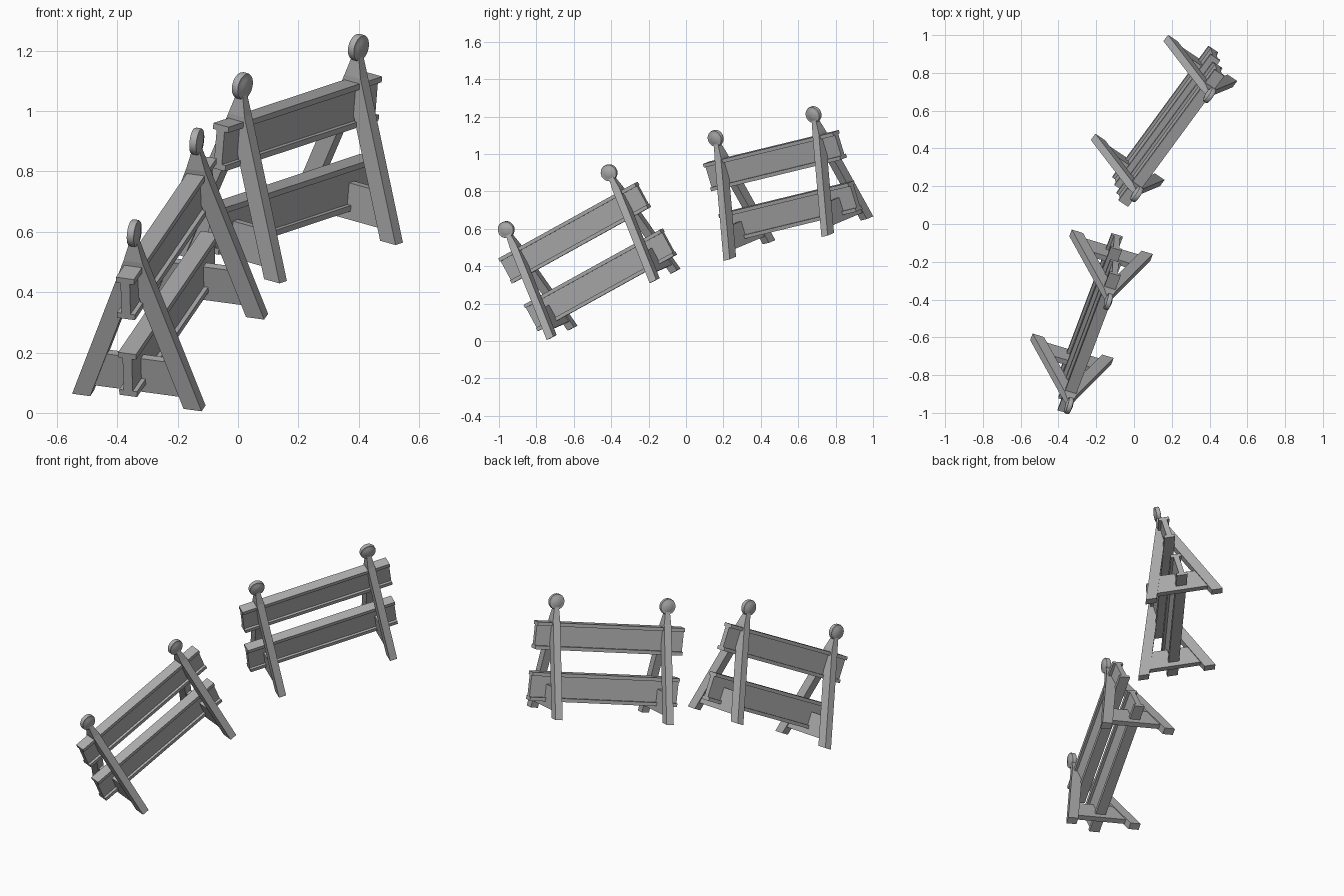
import bpy, bmesh, math
from mathutils import Matrix, Vector

cube = bpy.data.objects.get("Cube")
if cube:
    bpy.data.objects.remove(cube, do_unlink=True)

grey = bpy.data.materials.new("plain grey")
grey.use_nodes = True
colour = (0.42, 0.42, 0.42, 1)
grey.diffuse_color = colour
grey.node_tree.nodes["Principled BSDF"].inputs["Base Color"].default_value = colour


def finish(bm, name, frame):
    bmesh.ops.recalc_face_normals(bm, faces=bm.faces)
    mesh = bpy.data.meshes.new(name)
    bm.to_mesh(mesh)
    bm.free()
    mesh.materials.append(grey)
    obj = bpy.data.objects.new(name, mesh)
    obj.matrix_world = frame
    bpy.context.collection.objects.link(obj)
    return obj


def extrude_profile(name, half, y0, y1, frame):
    """Mirror a half outline (x, z) across x = 0 and extrude it along y."""
    outline = half + [(-x, z) for x, z in reversed(half) if x > 0]
    bm = bmesh.new()
    face = bm.faces.new([bm.verts.new((x, y0, z)) for x, z in outline])
    new = bmesh.ops.extrude_face_region(bm, geom=[face])["geom"]
    verts = [g for g in new if isinstance(g, bmesh.types.BMVert)]
    bmesh.ops.translate(bm, verts=verts, vec=(0, y1 - y0, 0))
    return finish(bm, name, frame)


def rail(name, z0, z1, frame):
    """I-section rail: wide flanges, recessed web."""
    flange, web, t = 0.031, 0.016, 0.02
    half = [(flange, z0), (flange, z0 + t), (web, z0 + t),
            (web, z1 - t), (flange, z1 - t), (flange, z1)]
    extrude_profile(name, half, -0.438, 0.438, frame)


def lamp_cap(name, y, frame):
    """Tapered block between the A-frame and the lamp."""
    bm = bmesh.new()
    bmesh.ops.create_cube(bm, size=2)
    for v in bm.verts:
        top = v.co.z > 0
        v.co = (v.co.x * (0.013 if top else 0.033),
                y + v.co.y * (0.013 if top else 0.021),
                0.6 if top else 0.53)
    finish(bm, name, frame)


def lamp(name, y, frame):
    """Round lens with a raised rim, turned about the x axis."""
    half = [(0.020, 0), (0.019, 0.014), (0.016, 0.026), (0.012, 0.036),
            (0.012, 0.043), (0.007, 0.045)]
    profile = half + [(-x, r) for x, r in reversed(half)]
    bm = bmesh.new()
    verts = [bm.verts.new((x, 0, r)) for x, r in profile]
    edges = [bm.edges.new(pair) for pair in zip(verts, verts[1:])]
    bmesh.ops.spin(bm, geom=verts + edges, cent=(0, 0, 0), axis=(1, 0, 0),
                   angle=math.tau, steps=28)
    bmesh.ops.remove_doubles(bm, verts=bm.verts, dist=0.0001)
    bmesh.ops.translate(bm, verts=bm.verts, vec=(0, y, 0.628))
    obj = finish(bm, name, frame)
    bpy.ops.object.select_all(action='DESELECT')
    obj.select_set(True)
    bpy.context.view_layer.objects.active = obj
    bpy.ops.object.shade_smooth_by_angle(angle=math.radians(35))


def barricade(prefix, origin, along, up):
    u = Vector(along).normalized()
    v = Vector(up)
    v = (v - u * v.dot(u)).normalized()
    frame = Matrix((u.cross(v), u, v)).transposed().to_4x4()
    frame.translation = origin

    rail(prefix + "_upper_rail", 0.36, 0.513, frame)
    rail(prefix + "_lower_rail", 0.07, 0.23, frame)
    for side, y in (("near", -0.331), ("far", 0.331)):
        part = f"{prefix}_{side}_"
        # Splayed pair of legs joined at the top
        legs = [(0, 0.445), (0.163, 0), (0.226, 0), (0.033, 0.53)]
        extrude_profile(part + "legs", legs, y - 0.021, y + 0.021, frame)
        # Cross brace between the legs
        brace = [(0.18, 0.04), (0.134, 0.165)]
        extrude_profile(part + "brace", brace, y - 0.015, y + 0.015, frame)
        lamp_cap(part + "lamp_cap", y, frame)
        lamp(part + "lamp", y, frame)


barricade("low_barricade", (-0.225, -0.387, 0.196),
          (0.313, 0.831, 0.459), (-0.022, -0.47, 0.882))
barricade("high_barricade", (0.159, 0.601, 0.548),
          (0.581, 0.791, 0.192), (0.078, -0.285, 0.955))
